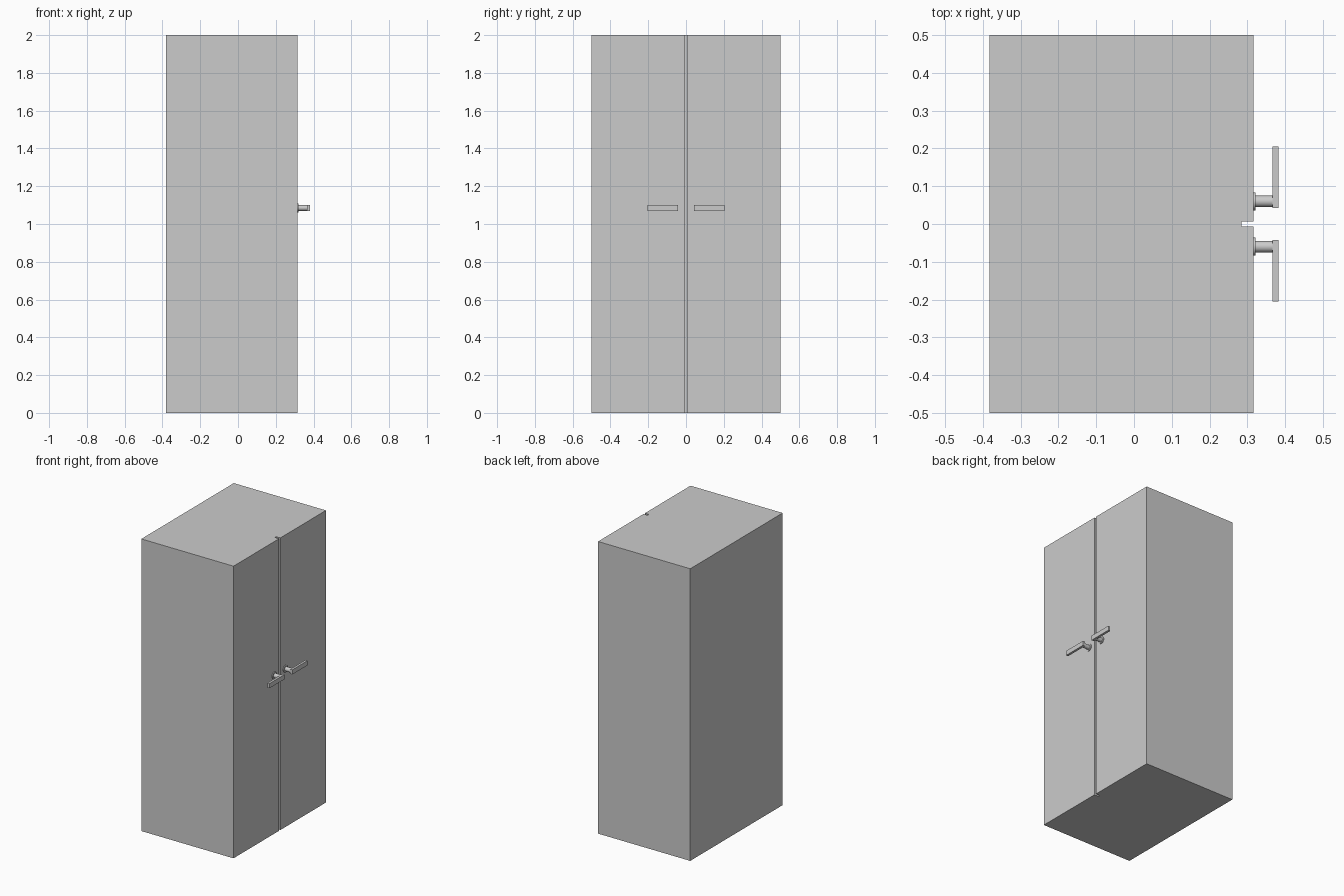
import bpy, bmesh, math
from mathutils import Matrix

if "Cube" in bpy.data.objects:
    bpy.data.objects.remove(bpy.data.objects["Cube"])

BACK, FRONT, GROOVE = -0.382, 0.316, 0.284
HALF_W, HEIGHT, GAP = 0.5, 2.0, 0.007
HANDLE_Y, HANDLE_Z = 0.06, 1.085


def finish(name, bm):
    bmesh.ops.recalc_face_normals(bm, faces=bm.faces)
    mesh = bpy.data.meshes.new(name)
    bm.to_mesh(mesh)
    bm.free()
    obj = bpy.data.objects.new(name, mesh)
    bpy.context.collection.objects.link(obj)
    return obj


def box(name, x, y, z):
    bm = bmesh.new()
    size = [b - a for a, b in (x, y, z)]
    centre = [(a + b) / 2 for a, b in (x, y, z)]
    bmesh.ops.create_cube(bm, size=1, matrix=Matrix.Translation(centre) @ Matrix.Diagonal((*size, 1)))
    return finish(name, bm)


def rod(name, x0, x1, y, radius):
    # cylinder lying along x, smooth around its wall
    bm = bmesh.new()
    place = Matrix.Translation(((x0 + x1) / 2, y, HANDLE_Z)) @ Matrix.Rotation(math.pi / 2, 4, 'Y')
    bmesh.ops.create_cone(bm, cap_ends=True, segments=32, radius1=radius, radius2=radius,
                          depth=x1 - x0, matrix=place)
    for f in bm.faces:
        f.smooth = len(f.verts) == 4
    for e in bm.edges:
        e.smooth = all(f.smooth for f in e.link_faces)
    return finish(name, bm)


# Cabinet: plan outline with the door gap notched in, extruded upwards
outline = [(BACK, -HALF_W), (FRONT, -HALF_W), (FRONT, -GAP), (GROOVE, -GAP),
           (GROOVE, GAP), (FRONT, GAP), (FRONT, HALF_W), (BACK, HALF_W)]
bm = bmesh.new()
base = bm.faces.new([bm.verts.new((x, y, 0)) for x, y in outline])
top = bmesh.ops.extrude_face_region(bm, geom=[base])["geom"]
bmesh.ops.translate(bm, vec=(0, 0, HEIGHT), verts=[v for v in top if isinstance(v, bmesh.types.BMVert)])
finish("cabinet", bm)

# Lever handles, one on each door
for side, s in (("left", -1), ("right", 1)):
    y = s * HANDLE_Y
    rod(f"{side}_handle_plate", FRONT - 0.002, 0.321, y, 0.024)
    rod(f"{side}_handle_stem", 0.319, 0.368, y, 0.015)
    box(f"{side}_handle_lever", (0.366, 0.382), sorted((s * 0.042, s * 0.205)),
        (HANDLE_Z - 0.016, HANDLE_Z + 0.016))
